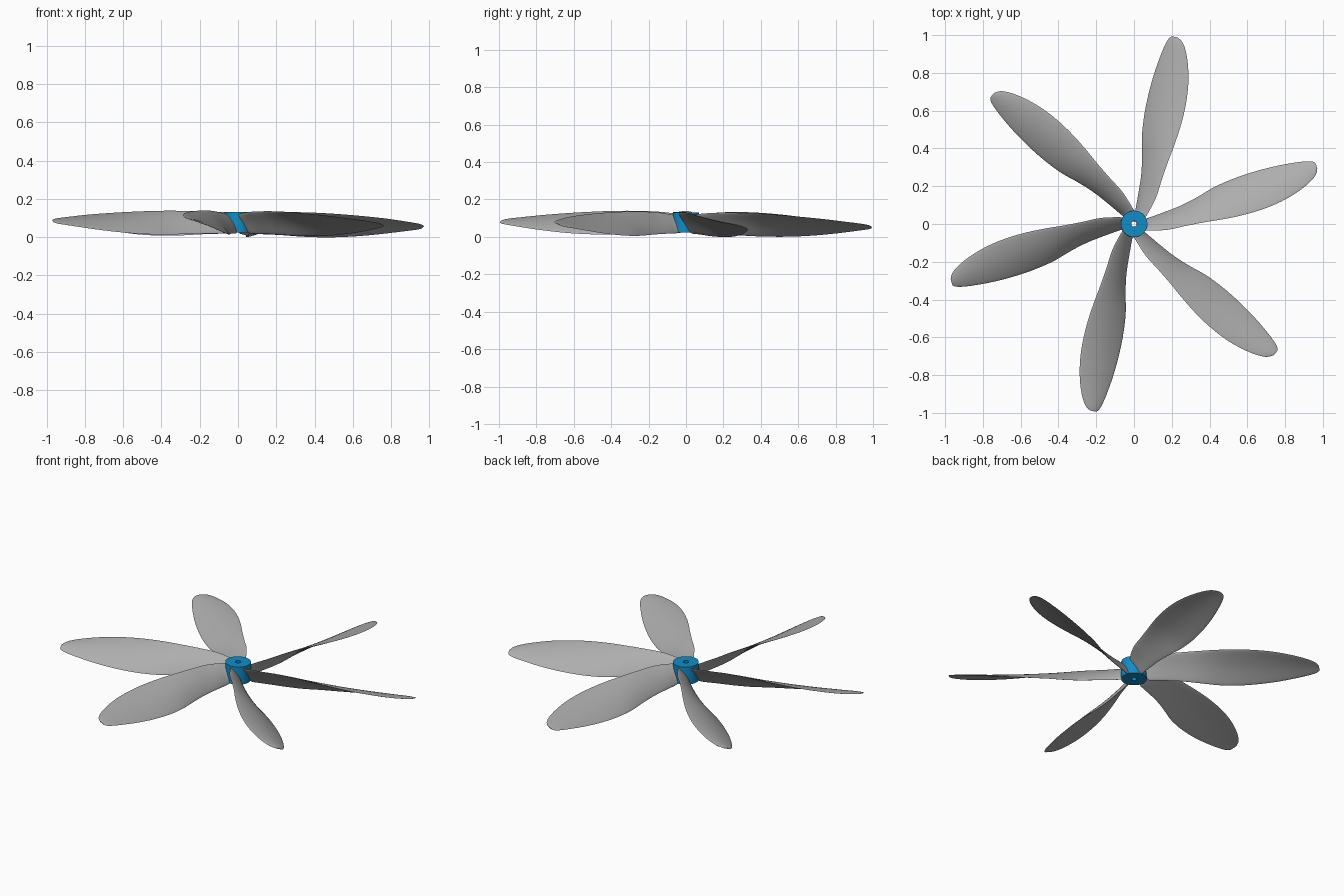
import bpy, bmesh, math
from mathutils import Matrix, Vector

if "Cube" in bpy.data.objects:
    bpy.data.objects.remove(bpy.data.objects["Cube"])


def material(name, rgb):
    m = bpy.data.materials.new(name)
    m.diffuse_color = (*rgb, 1)
    m.use_nodes = True
    m.node_tree.nodes["Principled BSDF"].inputs["Base Color"].default_value = m.diffuse_color
    return m


GREY = material("blade_grey", (0.42, 0.42, 0.42))
BLUE = material("hub_blue", (0.007, 0.26, 0.56))

# The whole propeller leans very slightly about its centre
CENTRE = Vector((0, 0, 0.078))
LEAN = (Matrix.Translation(CENTRE)
        @ Vector((0, 0, 1)).rotation_difference(Vector((0.012, 0.012, 1))).to_matrix().to_4x4()
        @ Matrix.Translation(-CENTRE))

# Blade stations: radius, leading angle, trailing angle, leading z, trailing z, thickness
STATIONS = [
    (0.050, 22, 86, 0.115, 0.030, 0.016),
    (0.080, 34, 83, 0.120, 0.020, 0.016),
    (0.120, 43, 82, 0.126, 0.018, 0.016),
    (0.180, 50, 81.5, 0.131, 0.017, 0.015),
    (0.260, 57, 81.5, 0.134, 0.014, 0.014),
    (0.360, 61, 83, 0.134, 0.009, 0.013),
    (0.460, 62.8, 84.7, 0.131, 0.007, 0.012),
    (0.570, 64.5, 84.6, 0.125, 0.009, 0.012),
    (0.680, 66.4, 83.7, 0.117, 0.016, 0.011),
    (0.790, 68.7, 82.5, 0.107, 0.027, 0.010),
    (0.890, 71.3, 81.2, 0.095, 0.040, 0.009),
    (0.960, 73.5, 80.2, 0.086, 0.050, 0.008),
    (0.998, 75.2, 79.4, 0.079, 0.056, 0.007),
    (1.014, 76.8, 78.6, 0.072, 0.062, 0.004),
]


def smooth_rows(rows, steps):
    """Catmull-Rom interpolation between stations."""
    out = []
    for i in range(len(rows) - 1):
        a, b = rows[max(i - 1, 0)], rows[i]
        c, d = rows[i + 1], rows[min(i + 2, len(rows) - 1)]
        for s in range(steps):
            t = s / steps
            out.append([0.5 * (2 * q + (r - p) * t + (2 * p - 5 * q + 4 * r - u) * t * t
                               + (3 * q - p - 3 * r + u) * t ** 3)
                        for p, q, r, u in zip(a, b, c, d)])
    return out + [list(rows[-1])]


def finish(bm, name, mat, matrix):
    bmesh.ops.recalc_face_normals(bm, faces=bm.faces)
    me = bpy.data.meshes.new(name)
    bm.to_mesh(me)
    bm.free()
    me.materials.append(mat)
    me.transform(matrix)
    ob = bpy.data.objects.new(name, me)
    bpy.context.collection.objects.link(ob)
    bpy.ops.object.select_all(action='DESELECT')
    ob.select_set(True)
    bpy.context.view_layer.objects.active = ob
    bpy.ops.object.shade_smooth_by_angle(angle=math.radians(40))


# Twisted, cambered blade lofted from thin aerofoil sections
def blade(name, turn):
    bm = bmesh.new()
    n = 24
    rings = []
    for r, a0, a1, z0, z1, thick in smooth_rows(STATIONS, 3):
        ring = []
        chord = math.hypot(r * math.radians(a1 - a0), z0 - z1)
        for k in range(n):
            w = 2 * math.pi * k / n
            u = 0.5 - 0.5 * math.cos(w)
            ang = math.radians(a0 + (a1 - a0) * u)
            lift = 0.05 * chord * math.sin(math.pi * u) + 0.5 * thick * math.sin(w)
            # push camber and thickness along the section normal
            tilt = math.atan2(z0 - z1, r * math.radians(a1 - a0))
            ang += lift * math.sin(tilt) / r
            z = z0 + (z1 - z0) * u + lift * math.cos(tilt)
            ring.append(bm.verts.new((r * math.cos(ang), r * math.sin(ang), z)))
        rings.append(ring)
    for p, q in zip(rings, rings[1:]):
        for k in range(n):
            j = (k + 1) % n
            bm.faces.new((p[k], p[j], q[j], q[k]))
    bm.faces.new(rings[0])
    bm.faces.new(rings[-1])
    finish(bm, name, GREY, LEAN @ Matrix.Rotation(turn, 4, 'Z'))


for i in range(6):
    blade(f"blade_{i + 1}", math.radians(60 * i))

# Hub: a ring profile spun around the axle hole
bm = bmesh.new()
profile = [(0.015, 0.025), (0.07, 0.025), (0.07, 0.131), (0.015, 0.131)]
seg = 48
loops = [[bm.verts.new((r * math.cos(2 * math.pi * s / seg), r * math.sin(2 * math.pi * s / seg), z))
          for r, z in profile] for s in range(seg)]
for s in range(seg):
    p, q = loops[s], loops[(s + 1) % seg]
    for k in range(4):
        j = (k + 1) % 4
        bm.faces.new((p[k], p[j], q[j], q[k]))
finish(bm, "hub", BLUE, LEAN)
